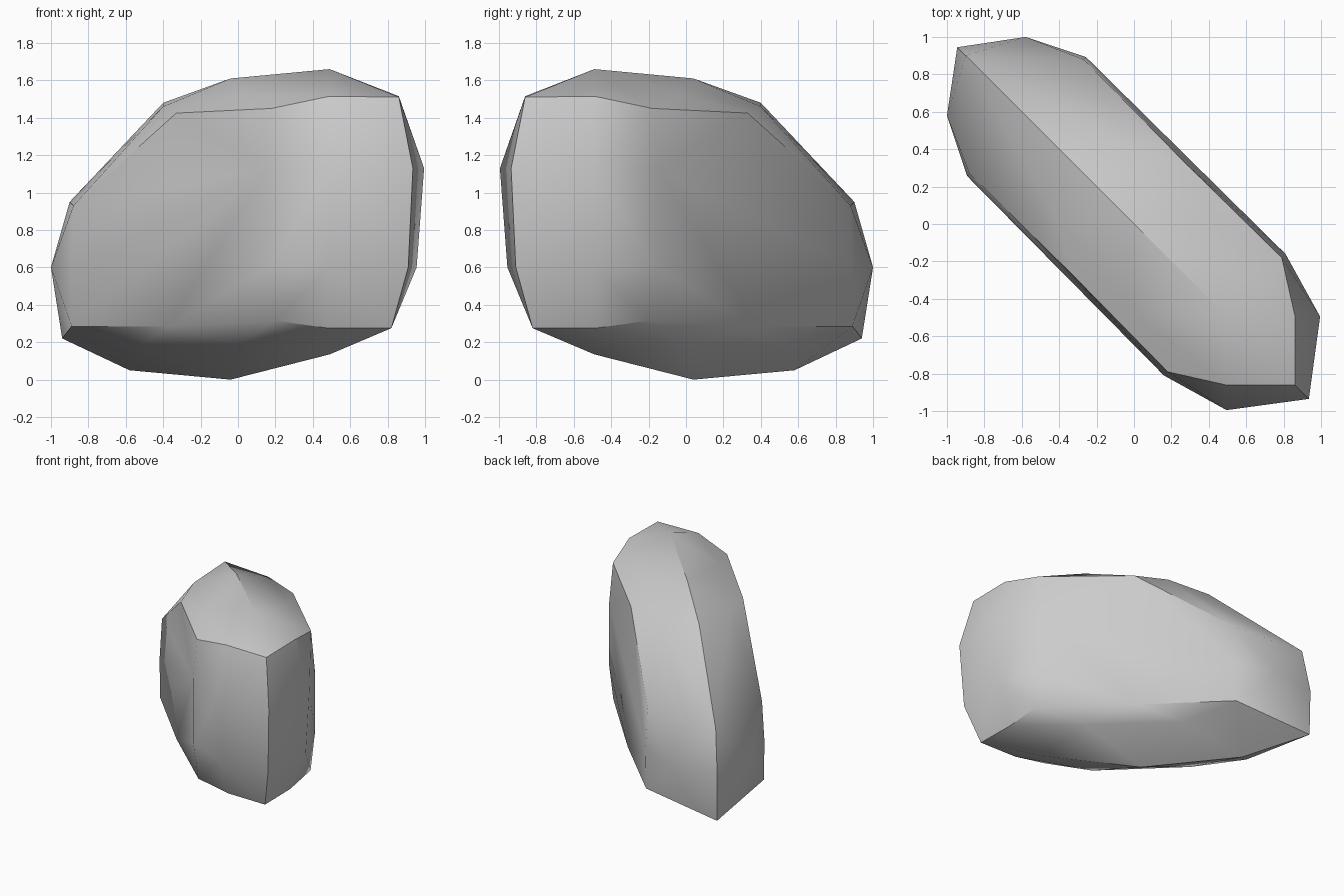
import bpy, bmesh, math

cube = bpy.data.objects.get("Cube")
if cube:
    bpy.data.objects.remove(cube, do_unlink=True)

# Grey stone material
stone = bpy.data.materials.new("stone_grey")
stone.use_nodes = True
colour = (0.6, 0.6, 0.6, 1)
stone.diffuse_color = colour
stone.node_tree.nodes["Principled BSDF"].inputs["Base Color"].default_value = colour

# Outline in the middle plane: (along the slab, height)
outline = [(-.94, .22), (-.58, .05), (-.04, 0), (.49, .135), (.82, .275),
           (.91, .6), (.935, 1.13), (.86, 1.51), (.49, 1.66), (-.04, 1.61),
           (-.4, 1.48), (-.9, .95), (-.945, .6)]

# Corners of one broad side: (along the slab, half thickness, height)
side = [
    (.675, .185, 1.515), (.485, .305, 1.45), (-.03, .3, 1.425),   # upper edge
    (.245, .23, 1.52), (-.2, .2, 1.46),                           # upper slope
    (-.575, .305, .93), (-.79, .21, .6), (-.575, .318, .6),       # narrow end
    (-.575, .315, .285), (-.05, .32, .285), (.5, .3, .315), (.65, .165, .275),
    (.245, .245, .19), (-.28, .24, .18),                          # lower slope
    (.745, .25, 1.13), (.72, .235, .6),                           # wide end
    (.485, .325, 1.13), (.485, .325, .6),
]

# The slab lies on a diagonal and is mirrored across its middle plane
bm = bmesh.new()
for s, z in outline:
    bm.verts.new((s, -s, z))
for s, t, z in side:
    for d in (t, -t):
        bm.verts.new((s + d, d - s, z))
hull = bmesh.ops.convex_hull(bm, input=bm.verts[:])
loose = {g for g in hull["geom_interior"] + hull["geom_unused"]
         if isinstance(g, bmesh.types.BMVert)}
bmesh.ops.delete(bm, geom=list(loose), context='VERTS')
bmesh.ops.dissolve_limit(bm, angle_limit=math.radians(1),
                         verts=bm.verts[:], edges=bm.edges[:])
bmesh.ops.recalc_face_normals(bm, faces=bm.faces[:])

mesh = bpy.data.meshes.new("stone_slab")
bm.to_mesh(mesh)
bm.free()
mesh.materials.append(stone)
slab = bpy.data.objects.new("stone_slab", mesh)
bpy.context.collection.objects.link(slab)

# Soft faces with crisp main ridges
bpy.ops.object.select_all(action='DESELECT')
slab.select_set(True)
bpy.context.view_layer.objects.active = slab
bpy.ops.object.shade_smooth_by_angle(angle=math.radians(35))
